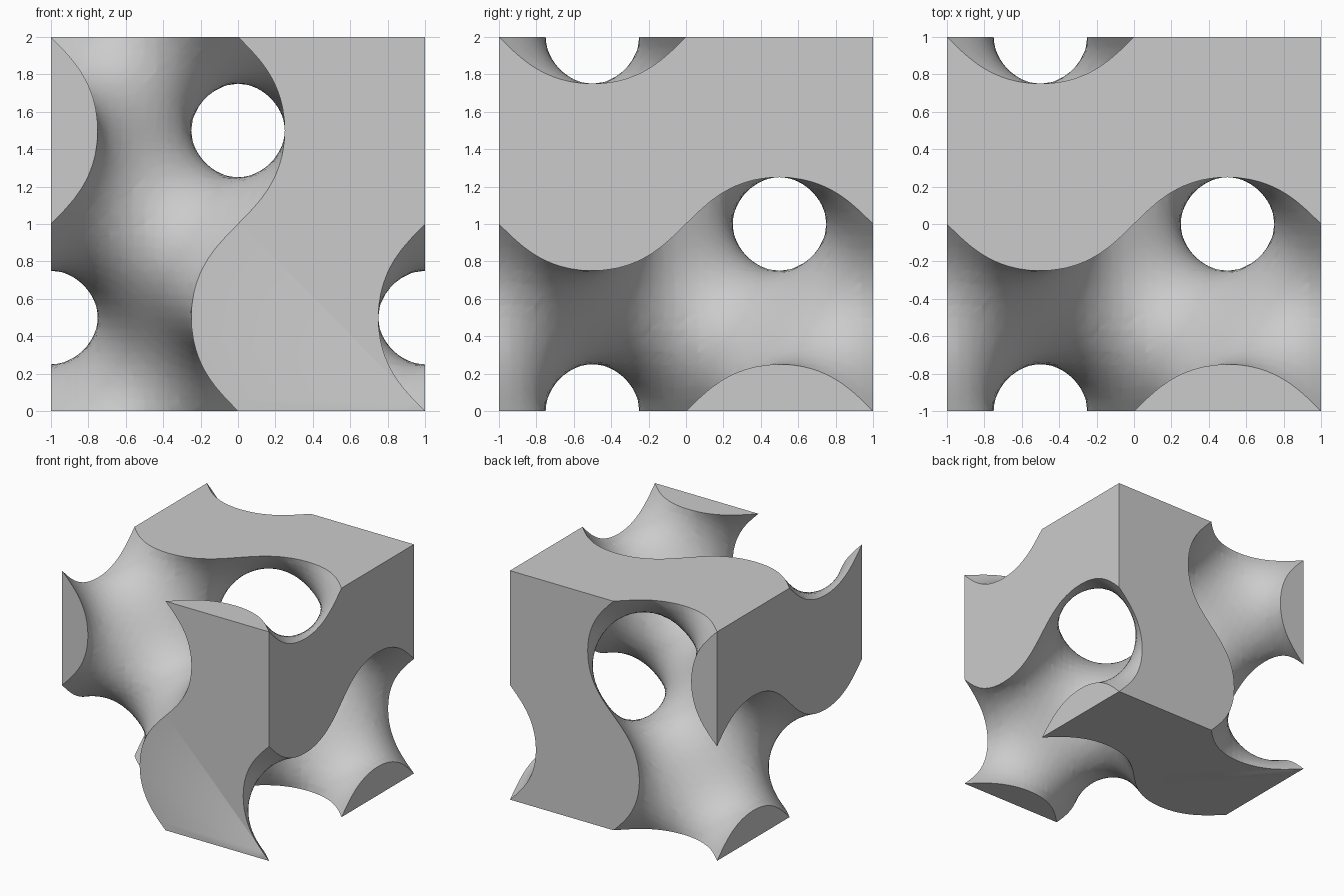
import bpy, bmesh, math
from mathutils import Vector

cube = bpy.data.objects.get("Cube")
if cube:
    bpy.data.objects.remove(cube, do_unlink=True)

N = 32                      # lattice cells along each side
SIDES = range(3)
ORDERS = [(a, b, 3 - a - b) for a in SIDES for b in SIDES if a != b]


def place(node):
    return Vector([2 * c / N - 1 for c in node])


def field(p):
    """Gyroid field, negative inside the solid."""
    x, y, z = (math.pi * c for c in p)
    return (math.sin(x) * math.cos(y) + math.sin(y) * math.cos(z)
            + math.sin(z) * math.cos(x) + 1e-5)


value = {(i, j, k): field(place((i, j, k)))
         for i in range(N + 1) for j in range(N + 1) for k in range(N + 1)}
bm = bmesh.new()
verts = {}


def corner(a):
    if a not in verts:
        verts[a] = bm.verts.new(place(a))
    return verts[a]


def crossing(a, b):
    """Vertex where the surface cuts the lattice edge a-b."""
    key = (min(a, b), max(a, b))
    if key not in verts:
        inner, outer = (place(a), place(b)) if value[a] < 0 else (place(b), place(a))
        for _ in range(18):
            mid = (inner + outer) / 2
            if field(mid) < 0:
                inner = mid
            else:
                outer = mid
        verts[key] = bm.verts.new((inner + outer) / 2)
    return verts[key]


def step(node, axis):
    return tuple(c + (n == axis) for n, c in enumerate(node))


def add_curved(tet):
    ins = [n for n in tet if value[n] < 0]
    out = [n for n in tet if value[n] >= 0]
    if len(ins) == 2:
        pairs = [(ins[0], out[0]), (ins[0], out[1]), (ins[1], out[1]), (ins[1], out[0])]
    else:
        pairs = [(a, b) for a in ins for b in out]
    if pairs:
        bm.faces.new([crossing(a, b) for a, b in pairs])


def add_flat(tri):
    loop = []
    for a, b in zip(tri, tri[1:] + tri[:1]):
        if value[a] < 0:
            loop.append(corner(a))
        if (value[a] < 0) != (value[b] < 0):
            loop.append(crossing(a, b))
    if loop:
        bm.faces.new(loop)


# Curved gyroid skin, cell by cell
for node in value:
    if max(node) == N:
        continue
    for u, v, w in ORDERS:
        p = step(node, u)
        q = step(p, v)
        add_curved([node, p, q, step(q, w)])

# Flat faces where the skin is cut off by the cube
for axis in SIDES:
    u, v = [a for a in SIDES if a != axis]
    for node in value:
        if node[axis] in (0, N) and node[u] < N and node[v] < N:
            far = step(step(node, u), v)
            add_flat([node, step(node, u), far])
            add_flat([node, far, step(node, v)])

# Weld, merge the flat faces and set them on the ground
bmesh.ops.remove_doubles(bm, verts=bm.verts[:], dist=0.0005)
bmesh.ops.recalc_face_normals(bm, faces=bm.faces[:])


def is_flat(face):
    return any(abs(sum(v.co[a] for v in face.verts)) > (1 - 1e-5) * len(face.verts)
               for a in SIDES)


inner_edges = [e for e in bm.edges if len(e.link_faces) == 2
               and all(is_flat(f) for f in e.link_faces)]
bmesh.ops.dissolve_limit(bm, angle_limit=math.radians(1), verts=[], edges=inner_edges)
bmesh.ops.translate(bm, verts=bm.verts[:], vec=(0, 0, 1))

mesh = bpy.data.meshes.new("gyroid_cell")
bm.to_mesh(mesh)
bm.free()
gyroid = bpy.data.objects.new("gyroid_cell", mesh)
bpy.context.collection.objects.link(gyroid)

# Plain grey material
grey = bpy.data.materials.new("light_grey")
grey.use_nodes = True
grey.diffuse_color = (0.6, 0.6, 0.6, 1)
grey.node_tree.nodes["Principled BSDF"].inputs["Base Color"].default_value = (0.6, 0.6, 0.6, 1)
mesh.materials.append(grey)

bpy.context.view_layer.objects.active = gyroid
gyroid.select_set(True)
bpy.ops.object.shade_smooth_by_angle(angle=math.radians(45))
